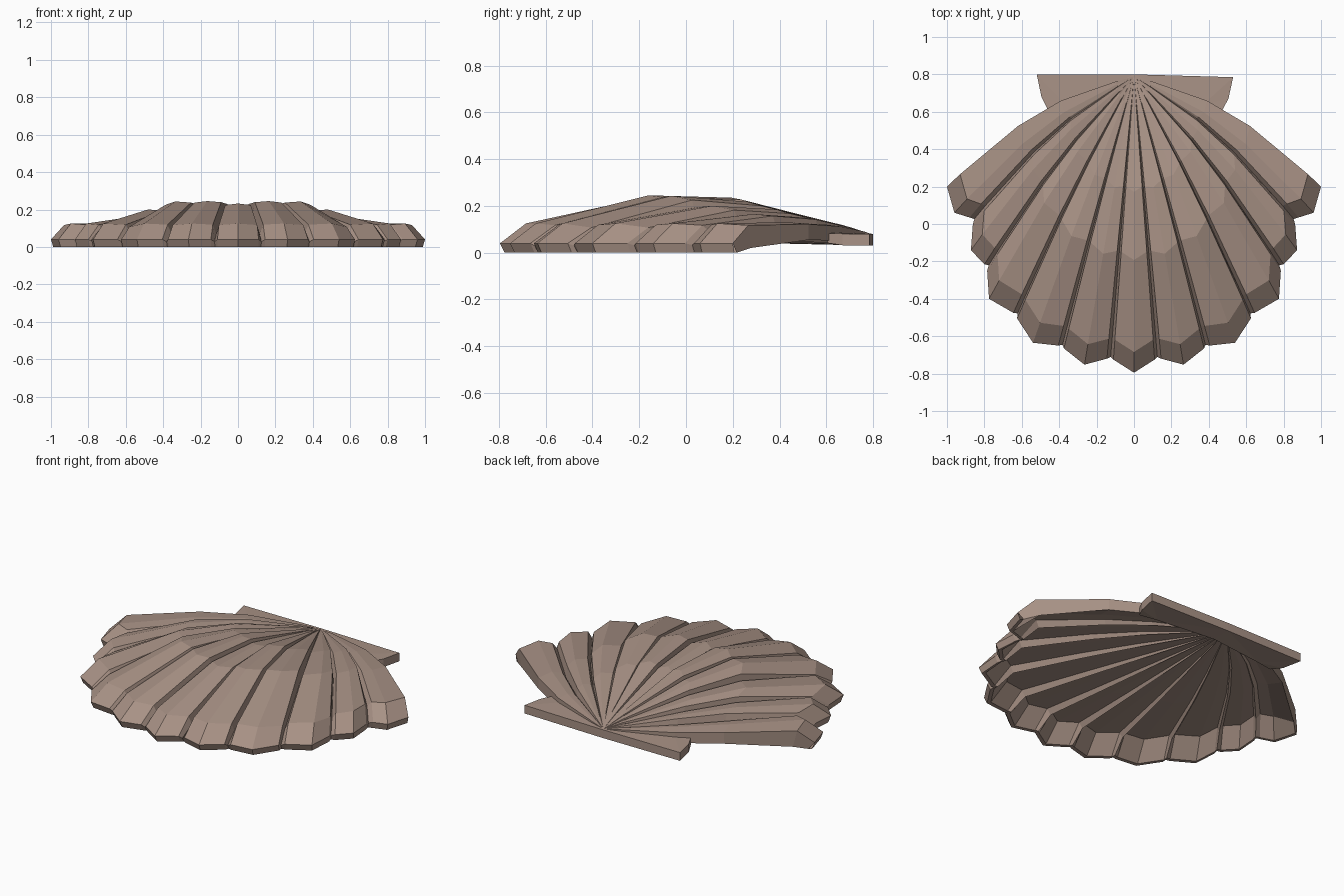
import bpy, bmesh

if "Cube" in bpy.data.objects:
    bpy.data.objects.remove(bpy.data.objects["Cube"])

mat = bpy.data.materials.new("shell brown")
mat.diffuse_color = (0.39, 0.285, 0.235, 1)
mat.use_nodes = True
mat.node_tree.nodes["Principled BSDF"].inputs["Base Color"].default_value = mat.diffuse_color


def finish(bm, name):
    bmesh.ops.remove_doubles(bm, verts=bm.verts, dist=0.0005)
    bmesh.ops.recalc_face_normals(bm, faces=bm.faces)
    me = bpy.data.meshes.new(name)
    bm.to_mesh(me)
    bm.free()
    me.materials.append(mat)
    ob = bpy.data.objects.new(name, me)
    bpy.context.collection.objects.link(ob)
    return ob


APEX_Y = 0.79
# rim outline of the right-hand ribs: inner shoulder, tip, outer shoulder
ribs = [
    [(-0.11, -0.725), (0, -0.795), (0.11, -0.725)],
    [(0.145, -0.72), (0.265, -0.752), (0.375, -0.665)],
    [(0.405, -0.65), (0.54, -0.635), (0.625, -0.505)],
    [(0.645, -0.475), (0.775, -0.40), (0.785, -0.25)],
    [(0.80, -0.215), (0.872, -0.14), (0.862, -0.005)],
    [(0.88, 0.035), (0.96, 0.06), (1.0, 0.20)],
]
# stations from hinge to rim, with sideways bulge and groove depth at each
T = [0, 0.10, 0.39, 0.62, 0.93, 1.0]
BULGE = [0, 0.03, 0.10, 0.10, 0.025, 0]
DEPTH = [0, 0.0, 0.03, 0.06, 0.055, 0.012]
GROOVE = [0, 1, 1, 0.9, 0.75, 0.6]
H39 = [0.222, 0.235, 0.218, 0.185, 0.15, 0.12]
H62 = [0.232, 0.245, 0.243, 0.20, 0.165, 0.13]
EDGE_UNDER = [0.03, 0.035, 0.05, 0.055, 0.02]


def heights(i):
    return [0.08, 0.08 + (H39[i] - 0.08) * 0.27, H39[i], H62[i], 0.125, 0.04]


# nearly flat underside, dipping below each groove
def underside(dip):
    return [0.03 + (0.075 - dip) * t for t in T[:5]]


# columns: (rim x, rim y, top heights, underside heights)
half = []
for i, rib in enumerate(ribs):
    h = heights(i)
    if i:
        a, b = ribs[i - 1][2], rib[0]
        low = [min(p, q) - d * GROOVE[i] for p, q, d in zip(heights(i - 1), h, DEPTH)]
        half.append(((a[0] + b[0]) / 2 * 0.98, (a[1] + b[1]) / 2 + 0.012, low, underside(0.04)))
    for j, (x, y) in enumerate(rib):
        if i == 0 and j == 0:
            continue
        drop = [0.006, 0, 0.018 if i in (2, 3) else 0.008][j]
        top = [z - (drop if 1 < k < 5 else 0) for k, z in enumerate(h)]
        half.append((x, y, top, EDGE_UNDER if (i, j) == (5, 2) else underside(0)))
cols = [(-x, y, h, u) for x, y, h, u in reversed(half[1:])] + half


def place(x, y, t, bulge):
    return x * t, APEX_Y + (y - APEX_Y) * t + bulge * x * x


# fan: ribbed top, bevelled rim and hollow underside as one closed skin
bm = bmesh.new()
rings = []
for x, y, h, u in cols:
    ring = []
    for t, b, z in zip(T, BULGE, h):
        ring.append((*place(x, y, t, b), z))
    ring.append((*place(x, y, 0.988, 0), 0.0))
    ring.append((*place(x, y, 0.972, 0), 0.0))
    for k in (4, 3, 2, 1, 0):
        t = 0.91 if k == 4 else T[k]
        ring.append((*place(x, y, t, BULGE[k]), u[k]))
    rings.append([bm.verts.new(p) for p in ring])
for a, b in zip(rings, rings[1:]):
    for k in range(len(a) - 1):
        bm.faces.new((a[k], a[k + 1], b[k + 1], b[k]))
# close the two outer side edges
n = len(rings[0])
for r in (rings[0], rings[-1]):
    for k in range(n // 2 - 1):
        bm.faces.new((r[k], r[k + 1], r[n - 2 - k], r[n - 1 - k]))
bmesh.ops.dissolve_degenerate(bm, dist=0.0005, edges=bm.edges)
finish(bm, "shell_fan")

# hinge plate with two ears, its inner edge rising into the fan
outline = [(-0.52, 0.80), (0, 0.80), (0.53, 0.785), (0.505, 0.67), (0.47, 0.605),
           (0.36, 0.63), (0.0, 0.68), (-0.36, 0.63), (-0.46, 0.61), (-0.495, 0.68)]
bm = bmesh.new()
low = [bm.verts.new((x, y, 0.03 + max(0, 0.68 - y) * 0.15)) for x, y in outline]
top = [bm.verts.new((x, y, 0.08 + (0.8 - y) * 0.12 * (1 - abs(x) / 0.53))) for x, y in outline]
bm.faces.new(low)
bm.faces.new(top)
for i in range(len(low)):
    j = (i + 1) % len(low)
    bm.faces.new((low[i], low[j], top[j], top[i]))
bmesh.ops.triangulate(bm, faces=[f for f in bm.faces if len(f.verts) > 4])
finish(bm, "hinge_plate")
